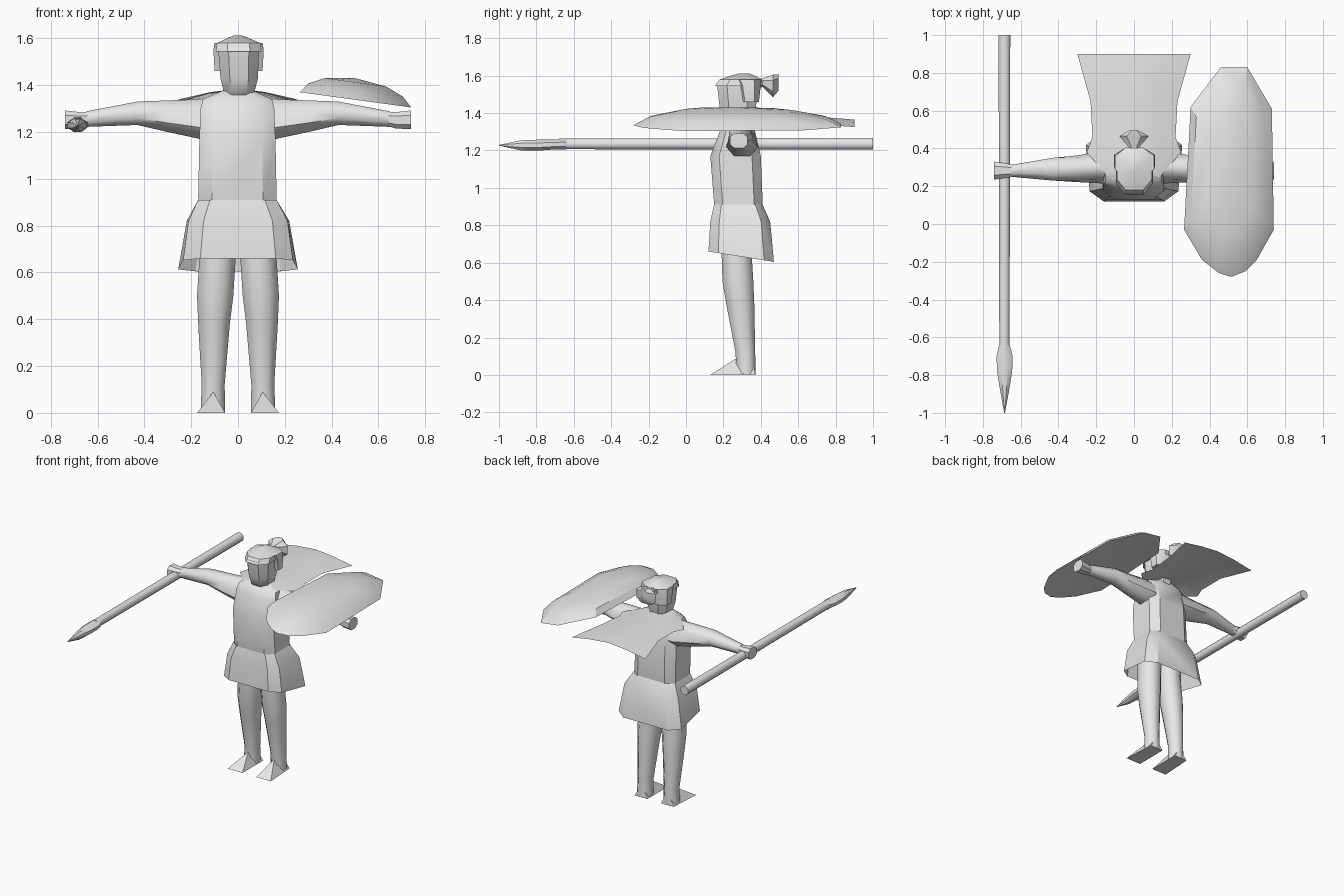
import bpy, bmesh, math

if "Cube" in bpy.data.objects:
    bpy.data.objects.remove(bpy.data.objects["Cube"])

grey = bpy.data.materials.new("plain_grey")
grey.diffuse_color = (0.8, 0.8, 0.8, 1)
grey.use_nodes = True
grey.node_tree.nodes["Principled BSDF"].inputs["Base Color"].default_value = grey.diffuse_color


def finish(name, bm, angle=35):
    bmesh.ops.recalc_face_normals(bm, faces=bm.faces)
    me = bpy.data.meshes.new(name)
    bm.to_mesh(me)
    bm.free()
    ob = bpy.data.objects.new(name, me)
    bpy.context.collection.objects.link(ob)
    me.materials.append(grey)
    bpy.ops.object.select_all(action='DESELECT')
    ob.select_set(True)
    bpy.context.view_layer.objects.active = ob
    bpy.ops.object.shade_smooth_by_angle(angle=math.radians(angle))
    return ob


def loft(name, axis, rings, c=0.5, caps=(True, True), tilt=None, flip=False, angle=35):
    """Eight-sided skin. Ring: (position, u0, u1, v0, v1, optional taper at v1)."""
    octagon = [(1, -c), (1, c), (c, 1), (-c, 1), (-1, c), (-1, -c), (-c, -1), (c, -1)]
    bm = bmesh.new()
    loops = []
    for p, u0, u1, v0, v1, *t in rings:
        t = t[0] if t else 0
        loop = []
        for a, b in octagon:
            a *= 1 - t * (b + 1) / 2
            u = (u0 + u1) / 2 + a * (u1 - u0) / 2
            v = (v0 + v1) / 2 + b * (v1 - v0) / 2
            co = {'x': (p, u, v), 'y': (u, p, v), 'z': (u, v, p)}[axis]
            if flip:
                co = (-co[0], co[1], co[2])
            loop.append(bm.verts.new(co))
        loops.append(loop)
    if tilt:
        for v in loops[-1]:
            v.co.z += tilt(v.co.y)
    for A, B in zip(loops, loops[1:]):
        for i in range(8):
            j = (i + 1) % 8
            bm.faces.new((A[i], A[j], B[j], B[i]))
    for use, L in zip(caps, (loops[0], loops[-1])):
        if use:
            bm.faces.new(L)
    return finish(name, bm, angle)


# Tunic body and flared skirt
loft("torso", 'z', [(0.87, -.165, .165, .155, .405), (0.92, -.17, .165, .15, .41),
                    (1.17, -.165, .16, .13, .40), (1.30, -.16, .155, .18, .37),
                    (1.34, -.15, .145, .20, .36), (1.38, -.06, .06, .23, .34)], c=0.65)
loft("skirt", 'z', [(0.91, -.17, .165, .15, .41), (0.82, -.21, .21, .13, .45, -.05),
                    (0.66, -.23, .23, .12, .47, -.13)], c=0.7, caps=(False, False),
     tilt=lambda y: -0.055 * (y - .12) / .35)

# Limbs, one per side
for side, flip in (("right", False), ("left", True)):
    loft(side + "_leg", 'z', [(.86, .01, .165, .18, .36), (.66, .01, .165, .19, .35),
                              (.50, .02, .175, .195, .36), (.38, .035, .17, .215, .365),
                              (.12, .057, .155, .265, .37), (.0, .055, .16, .27, .372)],
         c=0.42, flip=flip, angle=50)
    loft(side + "_arm", 'x', [(.12, .20, .40, 1.17, 1.34, .5), (.16, .20, .40, 1.17, 1.34, .5),
                              (.30, .215, .37, 1.20, 1.335, .3), (.43, .23, .35, 1.23, 1.33),
                              (.65, .25, .313, 1.222, 1.288)], c=0.42, flip=flip, angle=50)
    loft(side + "_hand", 'x', [(.64, .25, .313, 1.225, 1.285), (.675, .245, .32, 1.215, 1.285),
                               (.74, .235, .33, 1.212, 1.292)], flip=flip)
    # Wedge foot: wide toe edge rising to the ankle
    s = -1 if flip else 1
    bm = bmesh.new()
    toe_in, toe_out, heel_out, heel_in, top_a, top_b = [bm.verts.new((s * x, y, z)) for x, y, z in (
        (.055, .13, 0), (.175, .13, 0), (.16, .37, 0), (.055, .37, 0), (.105, .27, .09), (.105, .36, .09))]
    for f in ((toe_in, toe_out, top_a), (toe_out, heel_out, top_b, top_a), (heel_out, heel_in, top_b),
              (heel_in, toe_in, top_a, top_b), (toe_in, heel_in, heel_out, toe_out)):
        bm.faces.new(f)
    finish(side + "_foot", bm)

# Head, hair cap and flared hair knot
loft("head", 'z', [(1.34, -.055, .06, .24, .35), (1.37, -.06, .07, .20, .36),
                   (1.43, -.075, .085, .18, .375), (1.56, -.085, .09, .165, .38)], c=0.5)
loft("hair_back", 'z', [(1.46, -.10, .105, .29, .39), (1.55, -.105, .11, .27, .40),
                        (1.58, -.10, .105, .25, .40)], c=0.5)
loft("hair_cap", 'z', [(1.545, -.095, .10, .155, .40), (1.58, -.09, .095, .18, .405),
                       (1.612, -.02, .02, .28, .34)], c=0.5)
loft("hair_knot", 'y', [(.37, -.03, .03, 1.53, 1.58), (.41, -.03, .03, 1.54, 1.585),
                        (.465, -.078, .078, 1.485, 1.605), (.495, -.025, .025, 1.52, 1.608)])

# Cape streaming back from the shoulders
bm = bmesh.new()
rows = []
for y, w, edge, mid in ((.24, .13, 1.345, 1.385), (.38, .25, 1.33, 1.385), (.46, .22, 1.335, 1.375),
                        (.65, .23, 1.345, 1.385), (.90, .30, 1.325, 1.365)):
    rows.append([bm.verts.new((w * k, y, mid + (edge - mid) * abs(k) ** 1.5)) for k in (-1, -.5, 0, .5, 1)])
for A, B in zip(rows, rows[1:]):
    for i in range(4):
        bm.faces.new((A[i], A[i + 1], B[i + 1], B[i]))
finish("cape", bm)

# Long domed shield with a thin hollow underside
outline = [(.46, .83), (.60, .83), (.73, .61), (.74, -.03), (.65, -.19), (.59, -.25),
           (.515, -.28), (.45, -.26), (.36, -.19), (.265, -.03), (.30, .62)]
cx, cy = .5, .25
n = len(outline)
bm = bmesh.new()


def shield_ring(scale, lift):
    return [bm.verts.new((cx + (x - cx) * scale, cy + (y - cy) * scale,
                          1.37 - .137 * (cx + (x - cx) * scale - .265) + lift)) for x, y in outline]


rim = shield_ring(1, 0)
for rings, peak in (([rim, shield_ring(.85, .042), shield_ring(.55, .075)], .092),
                    ([rim, shield_ring(.7, .012)], .03)):
    for A, B in zip(rings, rings[1:]):
        for i in range(n):
            bm.faces.new((A[i], A[(i + 1) % n], B[(i + 1) % n], B[i]))
    tip = bm.verts.new((cx, cy, 1.338 + peak))
    for i in range(n):
        bm.faces.new((rings[-1][i], rings[-1][(i + 1) % n], tip))
finish("shield", bm, 25)

# Spear shaft and leaf-shaped point
loft("spear_shaft", 'y', [(1, -.717, -.655, 1.204, 1.267), (-.68, -.713, -.659, 1.207, 1.263)], c=0.414, angle=50)
loft("spear_point", 'y', [(-.64, -.714, -.658, 1.205, 1.263), (-.70, -.728, -.642, 1.206, 1.258),
                          (-.78, -.725, -.645, 1.20, 1.258), (-.88, -.709, -.661, 1.20, 1.255),
                          (-1, -.687, -.683, 1.226, 1.23)], c=0.414, angle=40)
